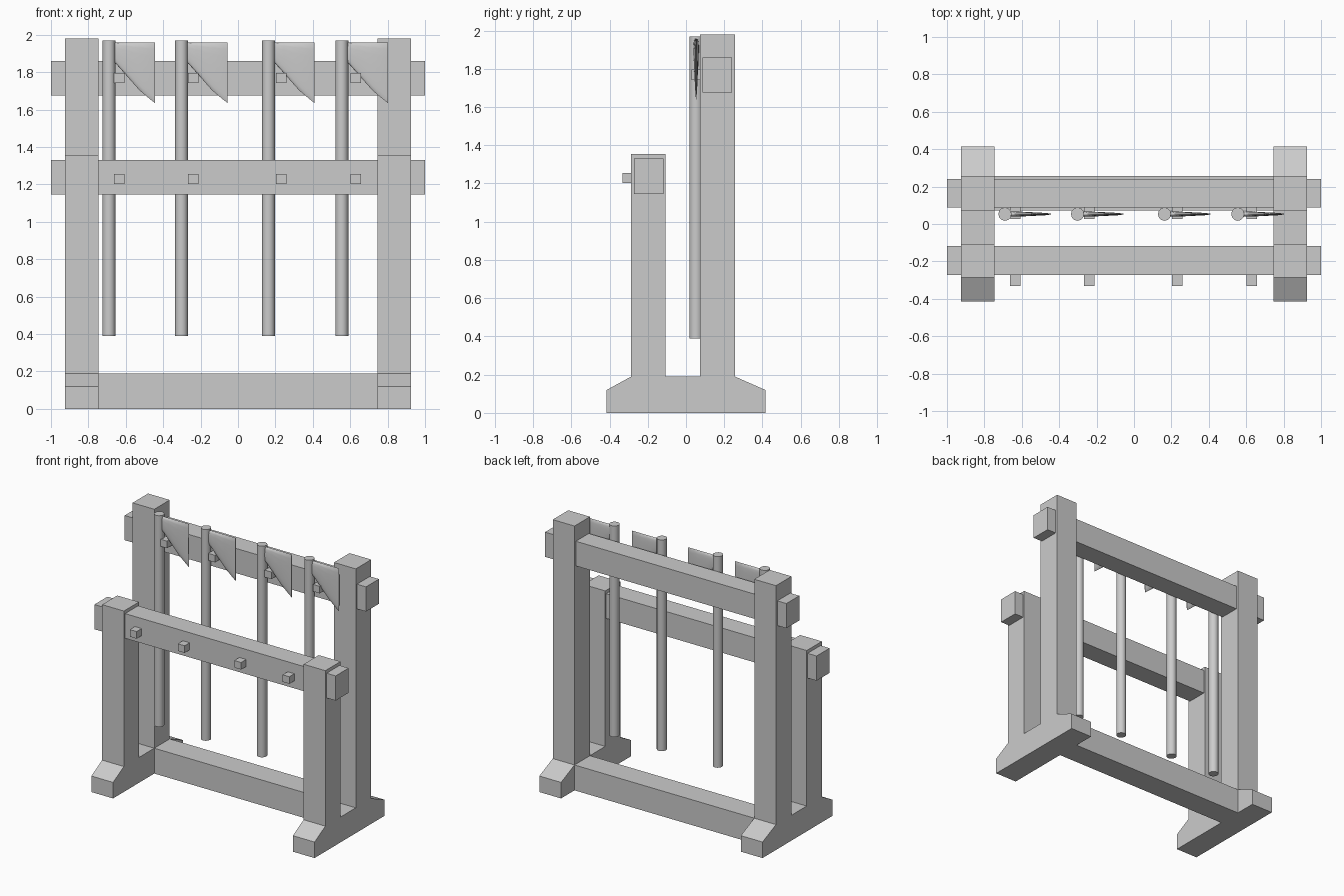
import bpy, bmesh, math

cube = bpy.data.objects.get("Cube")
if cube:
    bpy.data.objects.remove(cube, do_unlink=True)

grey = bpy.data.materials.new("plain grey")
grey.use_nodes = True
COLOUR = (0.6, 0.6, 0.6, 1)
grey.diffuse_color = COLOUR
grey.node_tree.nodes["Principled BSDF"].inputs["Base Color"].default_value = COLOUR


def finish(name, bm, smooth=False):
    bmesh.ops.recalc_face_normals(bm, faces=bm.faces)
    mesh = bpy.data.meshes.new(name)
    bm.to_mesh(mesh)
    bm.free()
    mesh.materials.append(grey)
    obj = bpy.data.objects.new(name, mesh)
    bpy.context.scene.collection.objects.link(obj)
    if smooth:
        bpy.ops.object.select_all(action="DESELECT")
        obj.select_set(True)
        bpy.context.view_layer.objects.active = obj
        bpy.ops.object.shade_smooth_by_angle(angle=math.radians(50))
    return obj


def box(name, xs, ys, zs):
    bm = bmesh.new()
    bmesh.ops.create_cube(bm, size=1)
    for v in bm.verts:
        v.co = [(lo + hi) / 2 + c * (hi - lo) for c, (lo, hi) in zip(v.co, (xs, ys, zs))]
    return finish(name, bm)


def loft(name, rings):
    bm = bmesh.new()
    loops = [[bm.verts.new(p) for p in ring] for ring in rings]
    n = len(loops[0])
    for a, b in zip(loops, loops[1:]):
        for i in range(n):
            j = (i + 1) % n
            bm.faces.new((a[i], a[j], b[j], b[i]))
    bm.faces.new(loops[0])
    bm.faces.new(loops[-1])
    return finish(name, bm, smooth=True)


# Side frames: sloped foot with a short front post and a tall back post
FRONT, BACK = (-0.287, -0.108), (0.073, 0.256)
INNER, OUTER = 0.745, 0.925
profile = [(-0.415, 0), (0.415, 0), (0.415, 0.12), (BACK[1], 0.19), (BACK[1], 1.98),
           (BACK[0], 1.98), (BACK[0], 0.19), (FRONT[1], 0.19), (FRONT[1], 1.355),
           (FRONT[0], 1.355), (FRONT[0], 0.19), (-0.415, 0.12)]
for side, sign in (("left", 1), ("right", -1)):
    bm = bmesh.new()
    face = bm.faces.new([bm.verts.new((sign * INNER, y, z)) for y, z in profile])
    ext = bmesh.ops.extrude_face_region(bm, geom=[face])["geom"]
    moved = [g for g in ext if isinstance(g, bmesh.types.BMVert)]
    bmesh.ops.translate(bm, verts=moved, vec=(sign * (OUTER - INNER), 0, 0))
    finish(side + "_frame", bm)

# Crossbars
box("bottom_stretcher", (-INNER, INNER), BACK, (0, 0.19))
box("front_beam", (-1, 1), (-0.272, -0.118), (1.145, 1.33))
box("back_beam", (-1, 1), (0.087, 0.24), (1.675, 1.86))

# Pegs on both beams
for i, x in enumerate((-0.636, -0.238, 0.23, 0.63), 1):
    span = (x - 0.028, x + 0.028)
    box(f"front_peg_{i}", span, (-0.332, -0.26), (1.202, 1.255))
    box(f"back_peg_{i}", span, (0.028, 0.1), (1.742, 1.795))

# Hanging axes: round handle and tapering blade
AXE_Y = 0.053
STATIONS = [(0.01, 1.86, 0.015), (0.04, 1.842, 0.014), (0.083, 1.794, 0.013),
            (0.163, 1.703, 0.009), (0.22, 1.655, 0.006), (0.246, 1.635, 0.002)]


def squash(v):
    return math.copysign(abs(v) ** 0.7, v)


def circle(n):
    return [(math.cos(2 * math.pi * k / n), math.sin(2 * math.pi * k / n)) for k in range(n)]


for i, x in enumerate((-0.69, -0.302, 0.163, 0.555), 1):
    loft(f"axe_handle_{i}",
         [[(x + 0.035 * c, AXE_Y + 0.036 * s, z) for c, s in circle(12)] for z in (0.388, 1.97)])
    rings = []
    for dx, low, half in STATIONS:
        mid, tall = (1.958 + low) / 2, (1.958 - low) / 2
        rings.append([(x + dx, AXE_Y + half * squash(c), mid + tall * squash(s))
                      for c, s in circle(16)])
    loft(f"axe_blade_{i}", rings)
